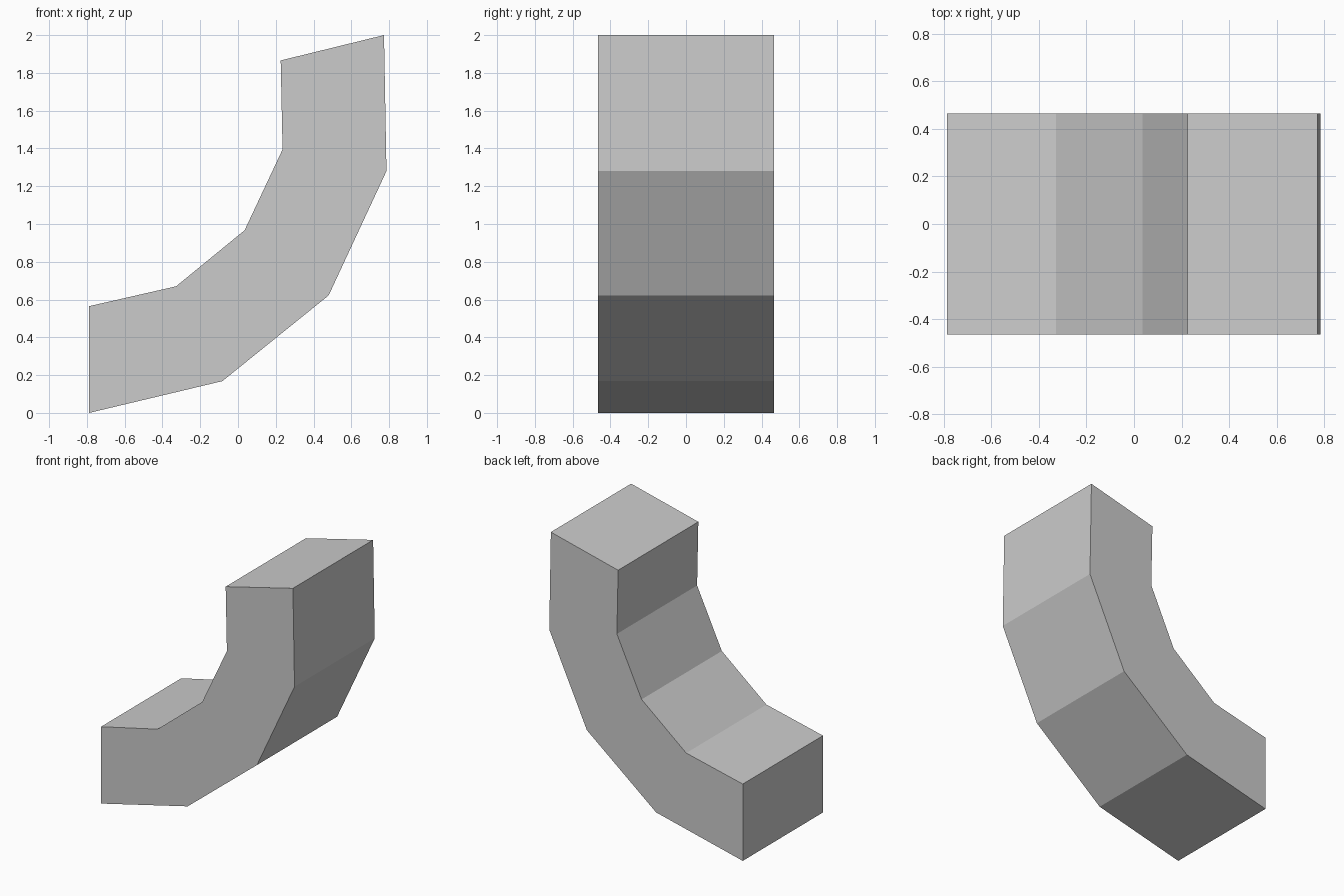
import bpy, bmesh
from mathutils import Vector

if "Cube" in bpy.data.objects:
    bpy.data.objects.remove(bpy.data.objects["Cube"])

HALF_WIDTH = 0.466

# Side outline of the bend: outer curve, then inner curve back down
outer = [(-0.788, 0.0), (-0.083, 0.168), (0.48, 0.622), (0.786, 1.28), (0.773, 2.0)]
inner = [(0.226, 1.866), (0.236, 1.395), (0.035, 0.967), (-0.328, 0.67), (-0.788, 0.565)]

# Extrude the outline across the width, as one quad strip per side
bm = bmesh.new()
o = [bm.verts.new((x, -HALF_WIDTH, z)) for x, z in outer]
i = [bm.verts.new((x, -HALF_WIDTH, z)) for x, z in reversed(inner)]
faces = [bm.faces.new((o[k], o[k + 1], i[k + 1], i[k])) for k in range(len(o) - 1)]
ret = bmesh.ops.extrude_face_region(bm, geom=faces, use_keep_orig=True)
moved = [g for g in ret["geom"] if isinstance(g, bmesh.types.BMVert)]
bmesh.ops.translate(bm, verts=moved, vec=Vector((0, 2 * HALF_WIDTH, 0)))
bmesh.ops.recalc_face_normals(bm, faces=bm.faces)

mesh = bpy.data.meshes.new("curved_elbow_block")
bm.to_mesh(mesh)
bm.free()
bpy.context.collection.objects.link(bpy.data.objects.new("curved_elbow_block", mesh))
